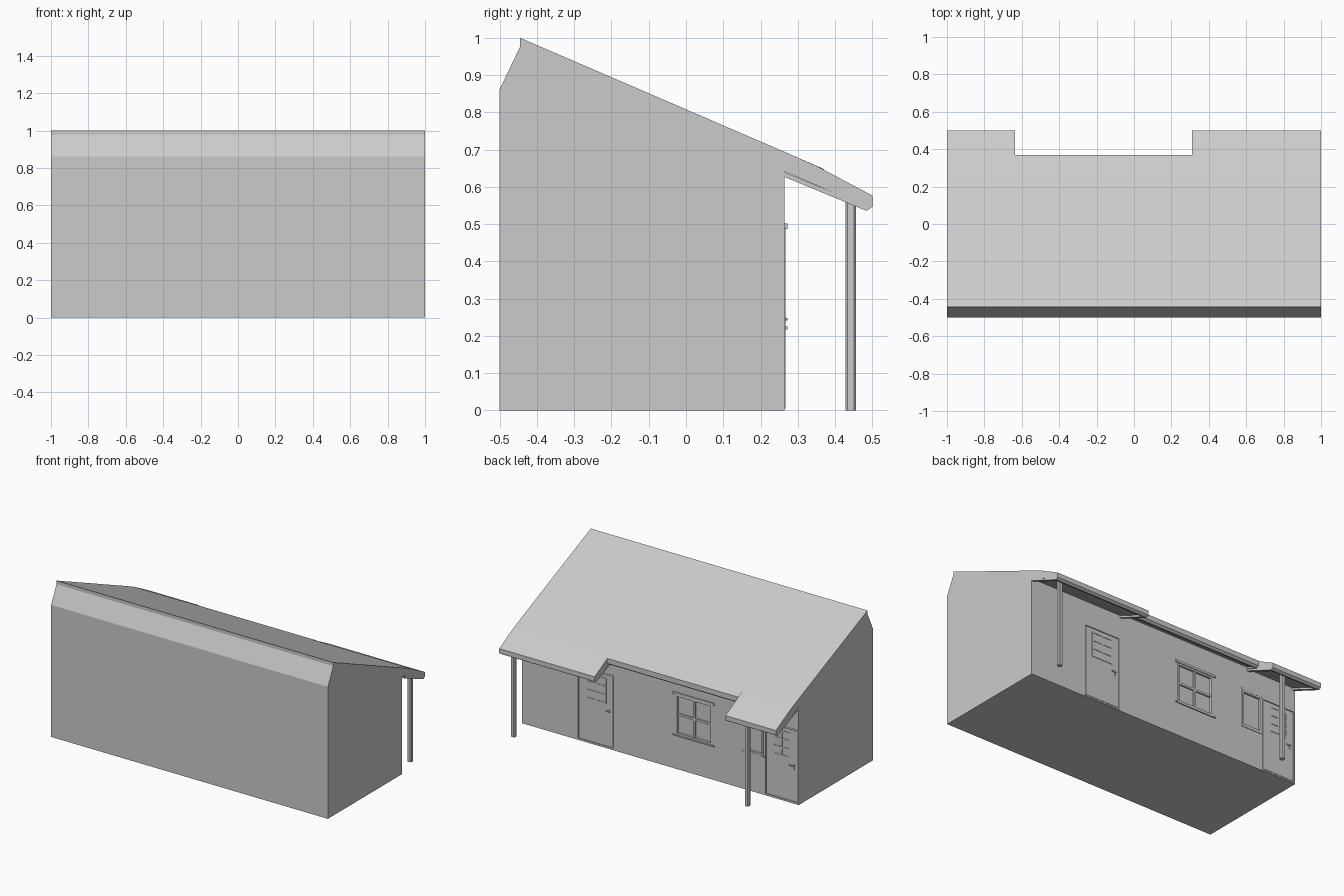
import bpy, bmesh

if "Cube" in bpy.data.objects:
    bpy.data.objects.remove(bpy.data.objects["Cube"])

WALL = 0.265          # y of the porch-side wall


def finish(name, bm):
    bmesh.ops.recalc_face_normals(bm, faces=bm.faces)
    me = bpy.data.meshes.new(name)
    bm.to_mesh(me)
    bm.free()
    ob = bpy.data.objects.new(name, me)
    bpy.context.collection.objects.link(ob)
    return ob


def add_prism(bm, profile, x0, x1):
    # extrude a (y, z) profile along x
    face = bm.faces.new([bm.verts.new((x0, y, z)) for y, z in profile])
    ext = bmesh.ops.extrude_face_region(bm, geom=[face])
    verts = [g for g in ext["geom"] if isinstance(g, bmesh.types.BMVert)]
    bmesh.ops.translate(bm, verts=verts, vec=(x1 - x0, 0, 0))


def add_box(bm, x, y, z):
    add_prism(bm, [(y[0], z[0]), (y[1], z[0]), (y[1], z[1]), (y[0], z[1])], x[0], x[1])


def add_frame(bm, x, y, z, t):
    # four bars around a rectangle, inside its outline
    add_box(bm, (x[0], x[0] + t), y, z)
    add_box(bm, (x[1] - t, x[1]), y, z)
    add_box(bm, (x[0] + t, x[1] - t), y, (z[1] - t, z[1]))
    add_box(bm, (x[0] + t, x[1] - t), y, (z[0], z[0] + t))


def add_bars(bm, x, y, z, cols, rows, t):
    # dividing bars of a window
    for i in range(1, cols):
        c = x[0] + (x[1] - x[0]) * i / cols
        add_box(bm, (c - t / 2, c + t / 2), y, z)
    for i in range(1, rows):
        c = z[0] + (z[1] - z[0]) * i / rows
        add_box(bm, x, y, (c - t / 2, c + t / 2))


DOORS = [("left_door", 0.33, 0.60), ("right_door", -0.998, -0.755)]
BIG = ((-0.375, -0.11), (0.225, 0.487))
SMALL = ((-0.745, -0.60), (0.25, 0.487))

# house body with upper chamfer and sloping roof
bm = bmesh.new()
add_prism(bm, [(-0.5, 0), (WALL, 0), (WALL, 0.694), (-0.445, 1.0),
               (-0.445, 0.977), (-0.5, 0.862)], -1, 1)
body = finish("house_body", bm)

# recesses for the windows and doors
bm = bmesh.new()
for x, z in (BIG, SMALL):
    add_box(bm, x, (WALL - 0.012, WALL + 0.05), z)
for _, x0, x1 in DOORS:
    add_box(bm, (x0 + 0.006, x1 - 0.006), (WALL - 0.004, WALL + 0.05), (0.012, 0.482))
cutter = finish("opening_cutter", bm)
cutter.hide_render = True
mod = body.modifiers.new("openings", "BOOLEAN")
mod.operation = "DIFFERENCE"
mod.solver = "EXACT"
mod.object = cutter
bpy.context.view_layer.objects.active = body
bpy.ops.object.modifier_apply(modifier=mod.name)
bpy.data.objects.remove(cutter)

# long eaves over the two porches: recessed soffit with a rim
slab = [(WALL, 0.694), (0.355, 0.654), (0.5, 0.577), (0.5, 0.546), (0.484, 0.547), (WALL, 0.641)]
rim_side = [(WALL - 0.004, 0.641), (0.484, 0.548), (0.484, 0.536), (WALL - 0.004, 0.628)]
rim_front = [(0.465, 0.556), (0.5, 0.546), (0.484, 0.536), (0.465, 0.544)]
for name, x0, x1 in (("left_porch_eave", 0.31, 1.0), ("right_porch_eave", -1.0, -0.635)):
    bm = bmesh.new()
    add_prism(bm, slab, x0, x1)
    add_prism(bm, rim_front, x0, x1)
    for a in (x0, x1 - 0.02):
        add_prism(bm, rim_side, a, a + 0.02)
    finish(name, bm)

# short eave between the porches
bm = bmesh.new()
add_prism(bm, [(WALL, 0.694), (0.37, 0.648), (0.37, 0.615), (0.355, 0.604),
               (0.335, 0.612), (0.335, 0.622), (WALL, 0.652)], -0.635, 0.31)
finish("middle_eave", bm)

# porch posts: square with chamfered corners
for name, px in (("left_post", 0.935), ("right_post", -0.755)):
    bm = bmesh.new()
    add_box(bm, (px - 0.0145, px + 0.0145), (0.4275, 0.4565), (0, 0.565))
    upright = [e for e in bm.edges if abs(e.verts[0].co.z - e.verts[1].co.z) > 0.1]
    bmesh.ops.bevel(bm, geom=upright, offset=0.006, segments=1, affect="EDGES")
    finish(name, bm)

# doors: frame, six-pane window and lever handle
for name, x0, x1 in DOORS:
    bm = bmesh.new()
    add_frame(bm, (x0, x1), (WALL - 0.004, WALL + 0.002), (0.005, 0.488), 0.008)
    add_box(bm, (x0 + 0.012, x1 - 0.012), (WALL - 0.006, WALL - 0.001), (0.017, 0.477))
    wx, wz = (x0 + 0.06, x1 - 0.06), (0.29, 0.455)
    add_frame(bm, wx, (WALL - 0.003, WALL + 0.002), wz, 0.007)
    add_bars(bm, wx, (WALL - 0.003, WALL + 0.002), wz, 2, 3, 0.009)
    finish(name, bm)
    bm = bmesh.new()
    hx = x0 + 0.035
    add_box(bm, (hx - 0.005, hx + 0.005), (WALL - 0.003, WALL + 0.002), (0.222, 0.255))
    add_box(bm, (hx - 0.004, hx + 0.004), (WALL - 0.003, WALL + 0.007), (0.241, 0.248))
    add_box(bm, (hx - 0.004, hx + 0.028), (WALL + 0.003, WALL + 0.007), (0.241, 0.248))
    finish(name + "_handle", bm)

# windows: frame, bars, head trim and sill
for name, (x, z), n in (("big_window", BIG, 2), ("small_window", SMALL, 1)):
    bm = bmesh.new()
    add_frame(bm, x, (WALL - 0.012, WALL + 0.002), z, 0.012)
    add_bars(bm, x, (WALL - 0.012, WALL - 0.003), z, n, n, 0.014)
    lip = 0.018 if n == 2 else 0.006
    depth = 0.007 if n == 2 else 0.003
    add_box(bm, (x[0] - lip, x[1] + lip), (WALL - 0.002, WALL + depth), (z[1], z[1] + 0.015))
    add_box(bm, (x[0] - lip, x[1] + lip), (WALL - 0.002, WALL + depth), (z[0] - 0.008, z[0]))
    finish(name, bm)
